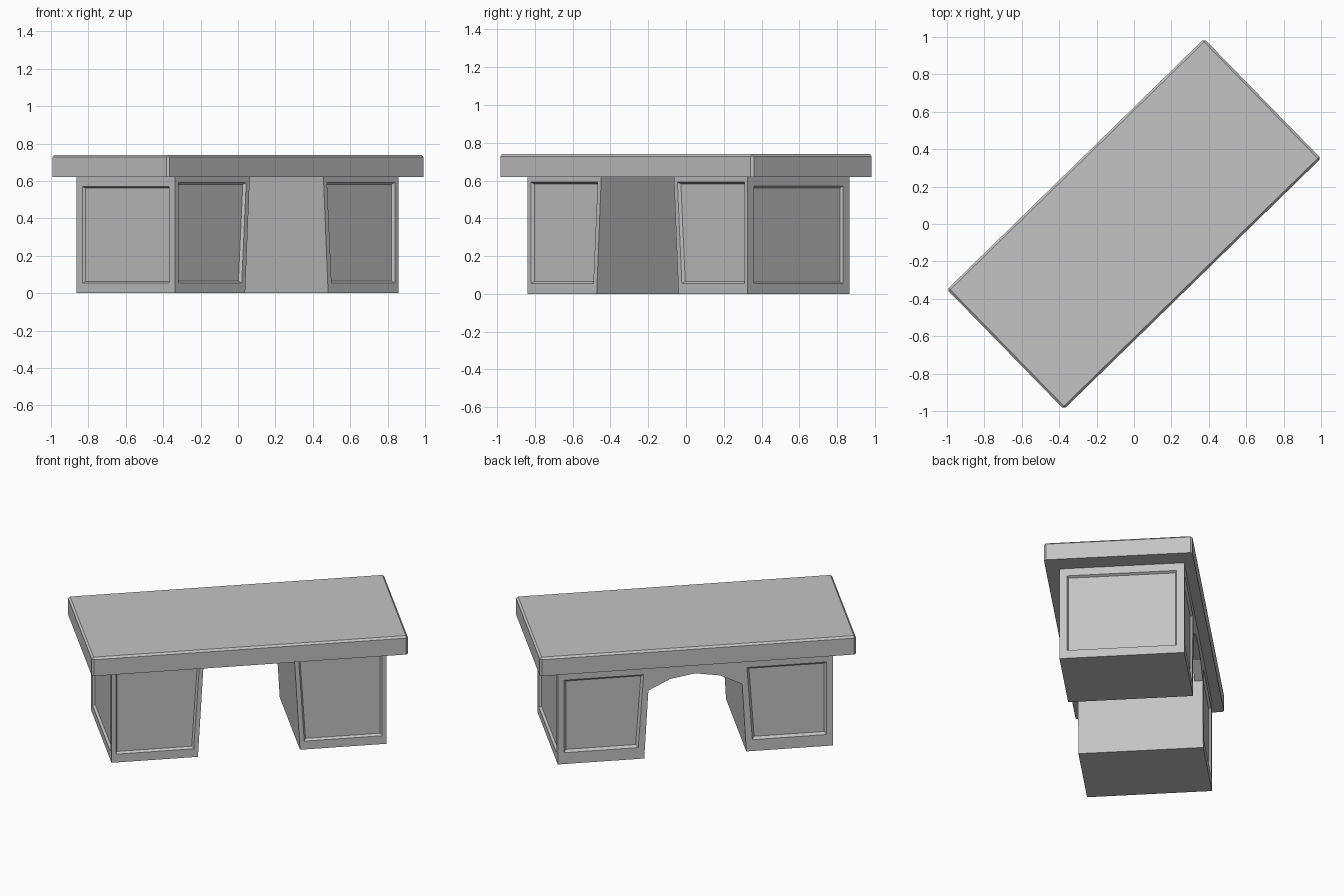
import bpy, bmesh, math
from mathutils import Vector

if "Cube" in bpy.data.objects:
    bpy.data.objects.remove(bpy.data.objects["Cube"])

TURN = math.radians(44.3)      # the desk stands diagonally
MID, FRONT, BACK = 0.007, -0.365, 0.387
UNDER, TOP = 0.62, 0.74

stone = bpy.data.materials.new("grey_stone")
stone.use_nodes = True
GREY = (0.55, 0.55, 0.55, 1)
stone.diffuse_color = GREY
stone.node_tree.nodes["Principled BSDF"].inputs["Base Color"].default_value = GREY


def finish(bm, name):
    bmesh.ops.recalc_face_normals(bm, faces=bm.faces)
    mesh = bpy.data.meshes.new(name)
    bm.to_mesh(mesh)
    bm.free()
    mesh.materials.append(stone)
    obj = bpy.data.objects.new(name, mesh)
    obj.rotation_euler.z = TURN
    bpy.context.collection.objects.link(obj)


def prism(outline, y0, y1):
    """Extrude an x-z outline from y0 to y1."""
    bm = bmesh.new()
    face = bm.faces.new([bm.verts.new((x, y0, z)) for x, z in outline])
    ext = bmesh.ops.extrude_face_region(bm, geom=[face])
    moved = [g for g in ext["geom"] if isinstance(g, bmesh.types.BMVert)]
    bmesh.ops.translate(bm, verts=moved, vec=(0, y1 - y0, 0))
    bmesh.ops.recalc_face_normals(bm, faces=bm.faces)
    return bm


def sunk_panel(bm, direction, margin, low, high, slope):
    """Sink a sloped-edge panel into the face that points in a direction."""
    face = max(bm.faces, key=lambda f: f.normal.dot(Vector(direction)) * f.calc_area())
    bmesh.ops.inset_individual(bm, faces=[face], thickness=margin)
    for v in face.verts:
        v.co.z = high if v.co.z > UNDER / 2 else low
    bmesh.ops.inset_individual(bm, faces=[face], thickness=slope, depth=-0.015)
    bm.normal_update()


# Pedestals with slanted inner sides and three sunk panels each
for name, side in (("right_pedestal", -1), ("left_pedestal", 1)):
    outline = [(MID + side * w, z) for w, z in
               ((0.31, 0), (0.835, 0), (0.835, UNDER), (0.275, UNDER))]
    bm = prism(outline, FRONT, BACK)
    sunk_panel(bm, (0, -1, 0), 0.037, 0.055, 0.592, 0.015)
    sunk_panel(bm, (0, 1, 0), 0.053, 0.075, 0.555, 0.02)
    sunk_panel(bm, (side, 0, 0), 0.065, 0.055, 0.57, 0.012)
    finish(bm, name)

# Arched apron between the pedestals at the back
arch = [(-0.3, 0.44), (-0.15, 0.515), (0, 0.54), (0.15, 0.515), (0.3, 0.44),
        (0.28, UNDER), (-0.28, UNDER)]
finish(prism([(MID + x, z) for x, z in arch], BACK - 0.05, BACK), "arched_apron")

# Thick top with chamfered upper and corner edges
bm = prism([(-0.96, UNDER), (0.96, UNDER), (0.96, TOP), (-0.96, TOP)], -0.447, 0.447)
edges = [e for e in bm.edges if any(v.co.z > UNDER + 0.01 for v in e.verts)]
bmesh.ops.bevel(bm, geom=edges, offset=0.012, segments=1, affect='EDGES')
finish(bm, "desk_top")
